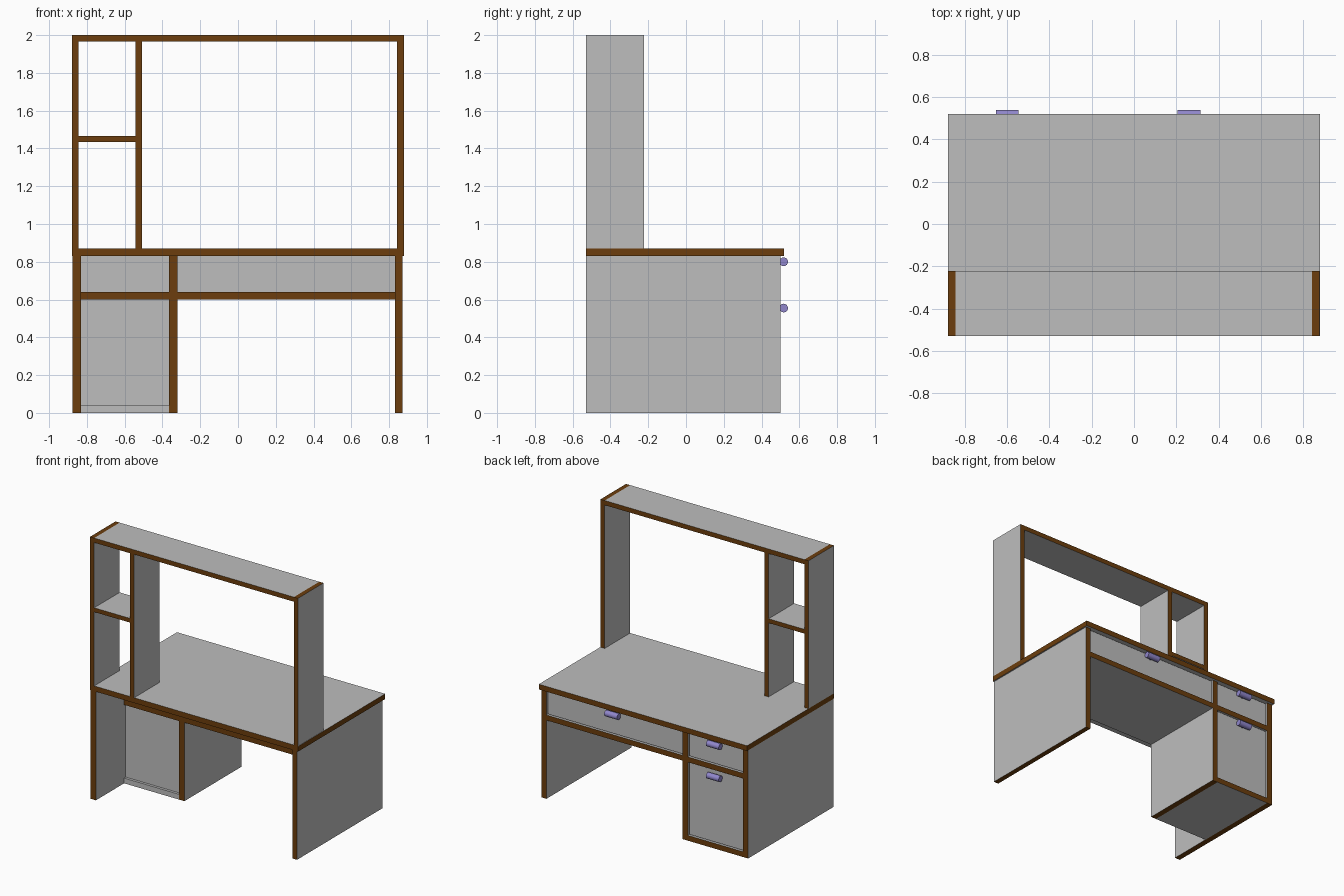
import bpy, math

cube = bpy.data.objects.get("Cube")
if cube:
    bpy.data.objects.remove(cube, do_unlink=True)


def material(name, rgb):
    m = bpy.data.materials.new(name)
    m.use_nodes = True
    m.diffuse_color = (*rgb, 1)
    m.node_tree.nodes["Principled BSDF"].inputs["Base Color"].default_value = (*rgb, 1)
    return m


GREY = material("grey board", (0.515, 0.515, 0.515))
BROWN = material("brown edging", (0.15, 0.048, 0.004))
VIOLET = material("violet handle", (0.28, 0.24, 0.6))


def board(name, x, y, z, edged=True, plain_back=False):
    """Grey board; the faces around its thin axis become brown edging."""
    spans = (x, y, z)
    size = [b - a for a, b in spans]
    bpy.ops.mesh.primitive_cube_add(size=1, location=[(a + b) / 2 for a, b in spans])
    ob = bpy.context.object
    ob.name = name
    for v in ob.data.vertices:
        for i in range(3):
            v.co[i] *= size[i]
    ob.data.materials.append(GREY)
    ob.data.materials.append(BROWN)
    thin = size.index(min(size))
    for f in ob.data.polygons:
        on_edge = abs(f.normal[thin]) < 0.5
        if edged and on_edge and not (plain_back and f.normal.y < -0.5):
            f.material_index = 1
    return ob


def rod(name, center, radius, length, rotation):
    bpy.ops.mesh.primitive_cylinder_add(vertices=16, radius=radius, depth=length,
                                        location=center, rotation=rotation)
    ob = bpy.context.object
    ob.name = name
    ob.data.materials.append(VIOLET)
    bpy.ops.object.shade_smooth_by_angle(angle=math.radians(40))


REAR, FACE, INNER = -0.53, 0.50, -0.19

# Desk: top, side panels and pedestal divider
board("desk_top", (-0.88, 0.88), (REAR, 0.52), (0.83, 0.87))
board("left_side_panel", (0.83, 0.87), (REAR, FACE), (0, 0.83))
board("right_side_panel", (-0.875, -0.83), (REAR, FACE), (0, 0.83))
board("pedestal_divider", (-0.365, -0.32), (INNER, FACE), (0, 0.83))

# Shelves under the drawers and the pedestal floor
bays = {"wide": (-0.32, 0.83), "narrow": (-0.83, -0.365)}
for bay, x in bays.items():
    board(bay + "_drawer_shelf", x, (INNER, FACE), (0.6, 0.64))
board("pedestal_floor", bays["narrow"], (INNER, FACE), (0, 0.04), plain_back=True)

# Inset fronts and backs
openings = [("wide_drawer", "wide", 0.64, 0.83),
            ("narrow_drawer", "narrow", 0.64, 0.83),
            ("pedestal_door", "narrow", 0.04, 0.6)]
GAP = 0.006
for name, bay, low, high in openings:
    a, b = bays[bay]
    board(name + "_front", (a + GAP, b - GAP), (0.465, 0.49), (low + GAP, high - GAP), edged=False)
    board(name + "_back", (a, b), (-0.17, -0.15), (low, high), edged=False)

# Handles on short posts
for name, x, z in [("wide_drawer", 0.26, 0.8), ("narrow_drawer", -0.6, 0.8),
                   ("pedestal_door", -0.6, 0.555)]:
    rod(name + "_handle", (x, 0.517, z), 0.023, 0.108, (0, math.pi / 2, 0))
    rod(name + "_handle_post", (x, 0.5, z), 0.014, 0.03, (math.pi / 2, 0, 0))

# Hutch
depth = (REAR, -0.222)
board("hutch_left_panel", (0.843, 0.878), depth, (0.87, 2.0))
board("hutch_right_panel", (-0.88, -0.845), depth, (0.87, 2.0))
board("hutch_top", (-0.845, 0.843), depth, (1.965, 2.0))
board("hutch_divider", (-0.543, -0.507), depth, (0.87, 1.965))
board("hutch_shelf", (-0.845, -0.543), depth, (1.435, 1.467))
